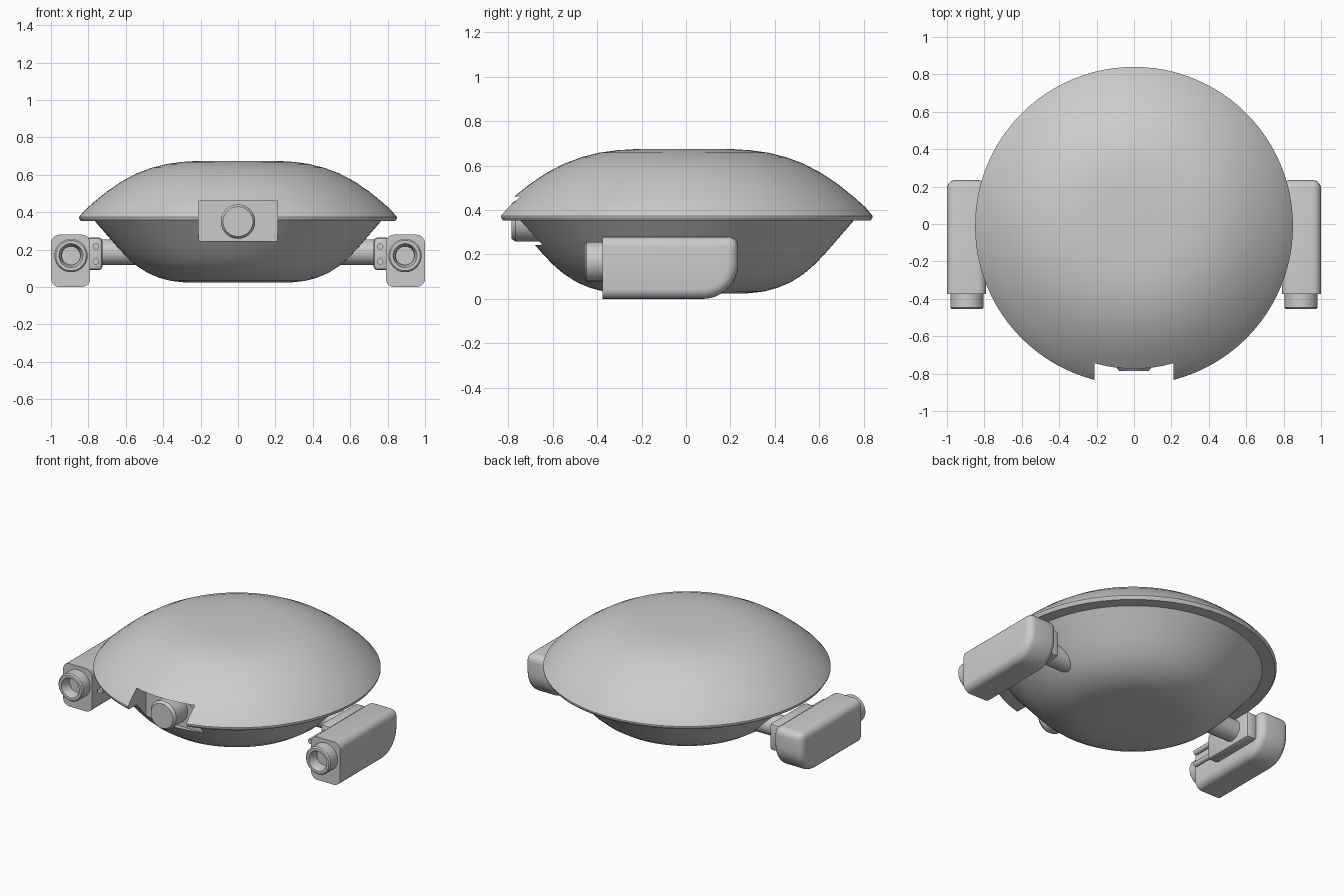
import bpy, bmesh, math
from mathutils import Matrix, Vector

if "Cube" in bpy.data.objects:
    bpy.data.objects.remove(bpy.data.objects["Cube"])


def smooth(ob, angle):
    bpy.ops.object.select_all(action='DESELECT')
    ob.select_set(True)
    bpy.context.view_layer.objects.active = ob
    bpy.ops.object.shade_smooth_by_angle(angle=math.radians(angle))


def finish(name, bm, mirror=False, angle=30):
    bmesh.ops.recalc_face_normals(bm, faces=bm.faces)
    me = bpy.data.meshes.new(name)
    bm.to_mesh(me)
    bm.free()
    ob = bpy.data.objects.new(name, me)
    bpy.context.collection.objects.link(ob)
    smooth(ob, angle)
    if mirror:
        ob.modifiers.new("mirror", 'MIRROR').use_axis[0] = True
    return ob


def lathe(name, profile, centre, axis=(0, 0, 1), seg=32, mirror=False, angle=30):
    """Revolve (radius, height) points around an axis through centre."""
    bm = bmesh.new()
    vs = [bm.verts.new((r, 0, h)) for r, h in profile]
    es = [bm.edges.new(p) for p in zip(vs, vs[1:])]
    bmesh.ops.spin(bm, geom=vs + es, cent=(0, 0, 0), axis=(0, 0, 1),
                   angle=2 * math.pi, steps=seg, use_duplicate=False)
    bmesh.ops.remove_doubles(bm, verts=bm.verts, dist=1e-5)
    rot = Vector((0, 0, 1)).rotation_difference(Vector(axis)).to_matrix().to_4x4()
    bm.transform(Matrix.Translation(centre) @ rot)
    return finish(name, bm, mirror, angle)


def box(name, lo, hi, bevel=0, mirror=False):
    bm = bmesh.new()
    bmesh.ops.create_cube(bm, size=1)
    for v in bm.verts:
        v.co = [lo[i] if v.co[i] < 0 else hi[i] for i in range(3)]
    if bevel:
        bmesh.ops.bevel(bm, geom=bm.edges[:], offset=bevel, segments=2,
                        profile=0.5, affect='EDGES')
    return finish(name, bm, mirror)


# Saucer hull with rim
hull = lathe("saucer_hull", [
    (0, .675), (.12, .675), (.22, .674), (.3, .669), (.38, .658), (.46, .638),
    (.54, .608), (.62, .566), (.7, .512), (.77, .455), (.82, .41), (.85, .374),
    (.85, .367), (.84, .352), (.765, .352), (.7, .277), (.64, .208), (.59, .155),
    (.54, .112), (.48, .074), (.42, .049), (.36, .033), (.29, .025), (.15, .023), (0, .023)],
    (0, -.01, 0), seg=96, angle=25)

# Square recess cut in the front
cutter = box("recess_cutter", (-.21, -1.1, .243), (.21, -.65, .46))
cutter.hide_render = True
mod = hull.modifiers.new("recess", 'BOOLEAN')
mod.operation = 'DIFFERENCE'
mod.solver = 'EXACT'
mod.object = cutter
bpy.context.view_layer.objects.active = hull
bpy.ops.object.modifier_apply(modifier=mod.name)
bpy.data.objects.remove(cutter)
smooth(hull, 25)

# Front sensor and the four bolts around it
lathe("front_sensor", [(0, 0), (.092, 0), (.092, .12), (.08, .137), (0, .137)],
      (0, -.648, .35), (0, -1, 0), 40)
for z in (.285, .415):
    lathe("recess_bolt", [(0, 0), (.022, 0), (.022, .01), (0, .01)],
          (.131, -.648, z), (0, -1, 0), 20, mirror=True)

# Side pods: side outline extruded across x, soft edges except at the front
outline = [(-.375, .28), (-.375, 0)]
for i in range(13):
    a = math.radians(-90 + 90 * i / 12)
    outline.append((.075 + .16 * math.cos(a), .16 + .16 * math.sin(a)))
outline.append((.235, .28))
bm = bmesh.new()
face = bm.faces.new([bm.verts.new((.79, y, z)) for y, z in outline])
ext = bmesh.ops.extrude_face_region(bm, geom=[face])
bmesh.ops.translate(bm, vec=(.21, 0, 0),
                    verts=[g for g in ext['geom'] if isinstance(g, bmesh.types.BMVert)])
soft = []
for e in bm.edges:
    a, b = (v.co for v in e.verts)
    across = abs(a.x - b.x) > .1
    front = a.y < -.37 and b.y < -.37
    if not front and (not across or (a.y > .23 and a.z > .27)):
        soft.append(e)
bmesh.ops.bevel(bm, geom=soft, offset=.045, segments=5, profile=.5,
                affect='EDGES', clamp_overlap=False)
finish("side_pod", bm, True)

# Pod barrel with a tapered bore
lathe("pod_barrel", [(0, -.02), (.089, -.02), (.089, .072), (.081, .08), (.064, .08),
                     (.05, .04), (.05, .015), (0, .015)],
      (.893, -.375, .168), (0, -1, 0), 40, mirror=True)

# Mounting block, its rods, and the arm to the hull
box("mount_block", (.725, -.19, .09), (.81, .18, .265), .02, True)
for z in (.137, .217):
    lathe("mount_rod", [(0, 0), (.017, 0), (.017, .17), (0, .17)],
          (.76, -.17, z), (0, -1, 0), 20, mirror=True)
lathe("support_arm", [(0, 0), (.068, 0), (.068, .27), (0, .27)],
      (.47, .04, .187), (1, 0, 0), 36, mirror=True)
